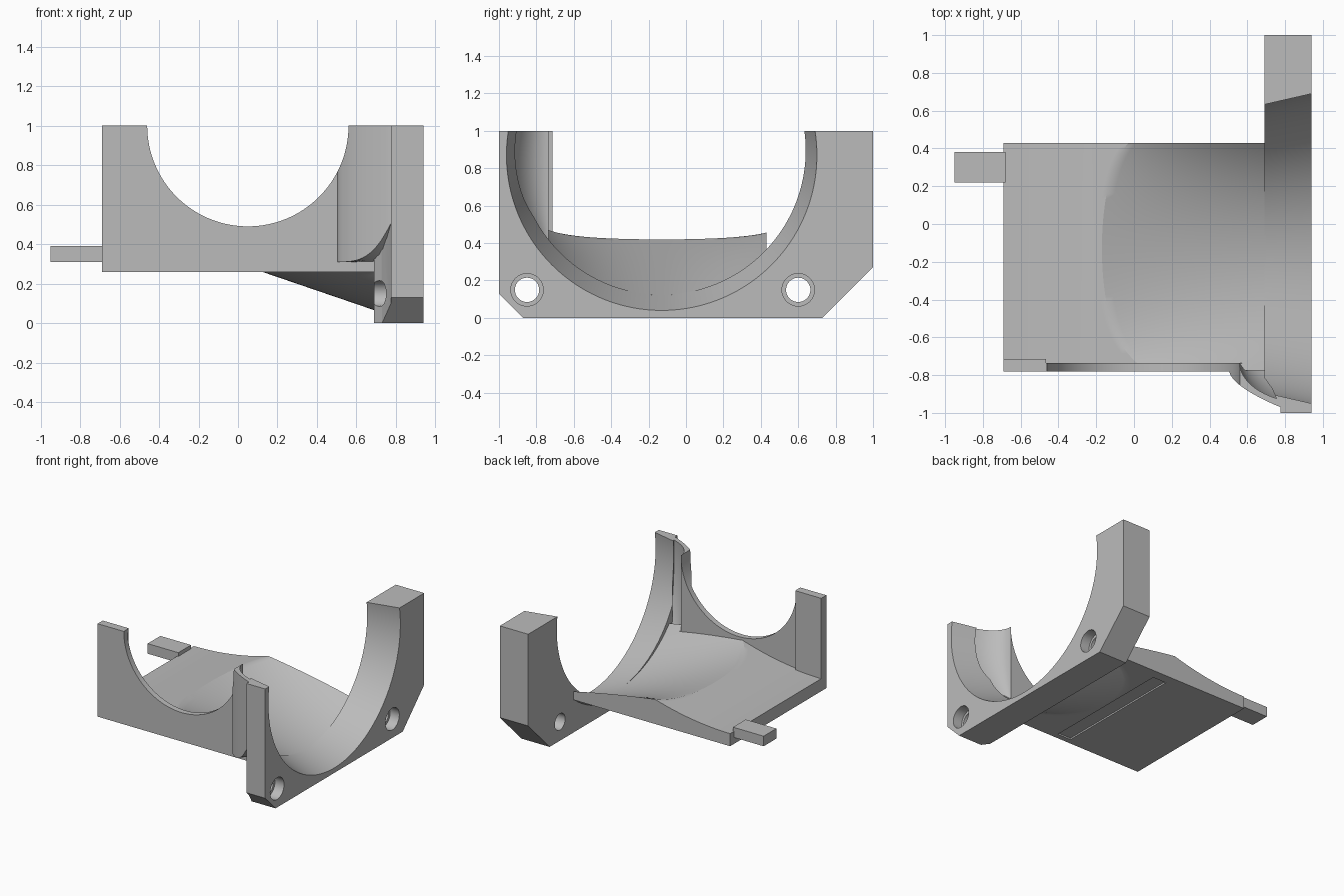
import bpy, bmesh, math
from mathutils import Vector

if "Cube" in bpy.data.objects:
    bpy.data.objects.remove(bpy.data.objects["Cube"])

grey = bpy.data.materials.new("plain_grey")
grey.use_nodes = True
grey.diffuse_color = (0.5, 0.5, 0.5, 1)
grey.node_tree.nodes["Principled BSDF"].inputs["Base Color"].default_value = (0.5, 0.5, 0.5, 1)

BORE_Y, BORE_Z, BORE_R = -0.13, 0.87, 0.83


def finish(name, bm, smooth=True):
    bmesh.ops.remove_doubles(bm, verts=bm.verts, dist=1e-5)
    bmesh.ops.recalc_face_normals(bm, faces=bm.faces)
    mesh = bpy.data.meshes.new(name)
    bm.to_mesh(mesh)
    bm.free()
    obj = bpy.data.objects.new(name, mesh)
    bpy.context.collection.objects.link(obj)
    mesh.materials.append(grey)
    if smooth:
        bpy.ops.object.select_all(action='DESELECT')
        obj.select_set(True)
        bpy.context.view_layer.objects.active = obj
        bpy.ops.object.shade_smooth_by_angle(angle=math.radians(30))
    return obj


def loft(name, first, second, smooth=True):
    """Solid between two matching closed outlines."""
    bm = bmesh.new()
    a = [bm.verts.new(p) for p in first]
    b = [bm.verts.new(p) for p in second]
    bm.faces.new(a)
    bm.faces.new(b)
    for i in range(len(a)):
        j = (i + 1) % len(a)
        bm.faces.new((a[i], a[j], b[j], b[i]))
    return finish(name, bm, smooth)


def box(name, lo, hi):
    ring = [(lo[0], lo[1]), (hi[0], lo[1]), (hi[0], hi[1]), (lo[0], hi[1])]
    return loft(name, [(x, y, lo[2]) for x, y in ring], [(x, y, hi[2]) for x, y in ring], False)


def shell(name, upper, lower):
    """Solid between two matching grids of points."""
    bm = bmesh.new()
    grids = [[[bm.verts.new(p) for p in row] for row in g] for g in (upper, lower)]
    rows, cols = len(upper), len(upper[0])
    for g in grids:
        for i in range(rows - 1):
            for j in range(cols - 1):
                bm.faces.new((g[i][j], g[i + 1][j], g[i + 1][j + 1], g[i][j + 1]))
    u, l = grids
    rim = [(i, 0) for i in range(rows)] + [(rows - 1, j) for j in range(1, cols)]
    rim += [(i, cols - 1) for i in range(rows - 2, -1, -1)] + [(0, j) for j in range(cols - 2, 0, -1)]
    for (i, j), (m, n) in zip(rim, rim[1:] + rim[:1]):
        bm.faces.new((u[i][j], u[m][n], l[m][n], l[i][j]))
    return finish(name, bm)


def circle_x(x, y, z, r, n=96):
    return [(x, y + r * math.cos(t * math.tau / n), z + r * math.sin(t * math.tau / n)) for t in range(n)]


def cut(obj, cutter):
    mod = obj.modifiers.new("cut_" + cutter.name, 'BOOLEAN')
    mod.operation = 'DIFFERENCE'
    mod.solver = 'EXACT'
    mod.object = cutter
    cutter.hide_render = True
    cutter.hide_viewport = True
    cutter.display_type = 'WIRE'


def apply_cuts(obj):
    """Bake the cuts and drop the cutters."""
    cutters = [m.object for m in obj.modifiers if m.type == 'BOOLEAN']
    bpy.context.view_layer.update()
    mesh = bpy.data.meshes.new_from_object(obj.evaluated_get(bpy.context.evaluated_depsgraph_get()))
    obj.modifiers.clear()
    obj.data = mesh
    for c in cutters:
        bpy.data.objects.remove(c)
    bpy.ops.object.select_all(action='DESELECT')
    obj.select_set(True)
    bpy.context.view_layer.objects.active = obj
    bpy.ops.object.shade_smooth_by_angle(angle=math.radians(30))


# Flange plate with chamfered corners, conical bore and counterbored holes
outline = [(-1, 0.13), (-0.87, 0), (0.73, 0), (1, 0.27), (1, 1), (-1, 1)]
flange = loft("flange", [(0.69, y, z) for y, z in outline], [(0.94, y, z) for y, z in outline], False)
cut(flange, loft("bore_cutter", circle_x(0.64, BORE_Y, 0.9, 0.758, 160),
                 circle_x(0.99, BORE_Y, 0.865, 0.842, 160)))
for y in (-0.85, 0.6):
    for r, x in ((0.065, 0.6), (0.087, 0.86)):
        cut(flange, loft("hole_cutter", circle_x(x, y, 0.15, r, 40), circle_x(1.05, y, 0.15, r, 40)))
relief = [(0.6, -1.1), (0.775, -1.1), (0.775, -0.97), (0.73, -0.87), (0.68, -0.8), (0.6, -0.8)]
cut(flange, loft("relief_cutter", [(x, y, -0.1) for x, y in relief], [(x, y, 1.1) for x, y in relief], False))
apply_cuts(flange)


# Floor: a shallow trough on one side, a flaring scoop on the other
def trough(x):
    return 0.36 + 0.22 * (x + 0.69) ** 2


def scoop(x, y):
    t = 0.94 - x
    rise = BORE_R - math.sqrt(BORE_R ** 2 - (y - BORE_Y) ** 2)
    return 0.04 + 0.342 * t + rise * (1 - 0.64 * t ** 1.5)


def crossing(f, lo, hi):
    """Where the falling function f reaches zero."""
    for _ in range(30):
        mid = (lo + hi) / 2
        lo, hi = (mid, hi) if f(mid) > 0 else (lo, mid)
    return lo


def columns(mid, end, n=20):
    return [-0.69 + (mid + 0.69) * i / n for i in range(n)] + [mid + (end - mid) * i / n for i in range(n + 1)]


END, THICK, BASE = 0.7, 0.06, 0.26
top, under = [], []
for k in range(41):
    y = -0.775 + 1.205 * k / 40
    ridge = crossing(lambda x: scoop(x, y) - trough(x), -0.6, 0.6)
    crease = crossing(lambda x: scoop(x, y) - THICK - BASE, -0.6, END - 0.02)
    top.append([(x, y, min(trough(x), scoop(x, y))) for x in columns(ridge, END)])
    under.append([(x, y, min(BASE, scoop(x, y) - THICK)) for x in columns(crease, END)])
floor = shell("floor", top, under)
cut(floor, box("groove_cutter", (-0.01, -0.9, 0.2), (0.11, 0.35, 0.272)))
apply_cuts(floor)

# Front wall with its round cutout, and the thicker pillar at its end
arc = [(0.05 + 0.51 * math.cos(a), 1 - 0.51 * math.sin(a)) for a in
       [math.pi * i / 64 for i in range(65)]]
wall = [(-0.69, 1), (-0.69, 0.26), (0.62, 0.26), (0.62, 0.36), (0.56, 0.4)] + arc
loft("front_wall", [(x, -0.78, z) for x, z in wall], [(x, -0.735, z) for x, z in wall])
box("wall_pillar", (-0.69, -0.779, 0.27), (-0.465, -0.715, 1))


# Flared lobe joining the wall to the flange
def lobe_inner(x, z):
    t = (0.94 - x) / 0.38
    width = 0.605 + 0.225 * math.sqrt(max(0, 1 - t * t))
    drop = BORE_R - math.sqrt(BORE_R ** 2 - (BORE_Z - z) ** 2)
    return BORE_Y - width + drop * max(0, 1 - t) ** 0.4


inside, outside = [], []
for i in range(25):
    u = (i / 24) ** 2
    xi, xo = 0.56 + 0.38 * u, 0.505 + 0.435 * u
    s = min(1, (xo - 0.505) / 0.27)
    foot = 0.31 + 0.2 * s ** 3
    inside.append([(xi, lobe_inner(xi, 0.31 + 0.69 * k / 24), 0.31 + 0.69 * k / 24) for k in range(25)])
    outside.append([(xo, -0.78 - 0.19 * s ** 0.6, foot + (1 - foot) * k / 24) for k in range(25)])
lobe = shell("flared_lobe", inside, outside)
ring = [(x, z) for _, x, z in circle_x(0, 0.05, 1, 0.51, 128)]
cut(lobe, loft("arch_cutter", [(x, -1.1, z) for x, z in ring], [(x, -0.6, z) for x, z in ring]))
apply_cuts(lobe)

# Side tab
box("side_tab", (-0.95, 0.22, 0.31), (-0.68, 0.38, 0.39))
